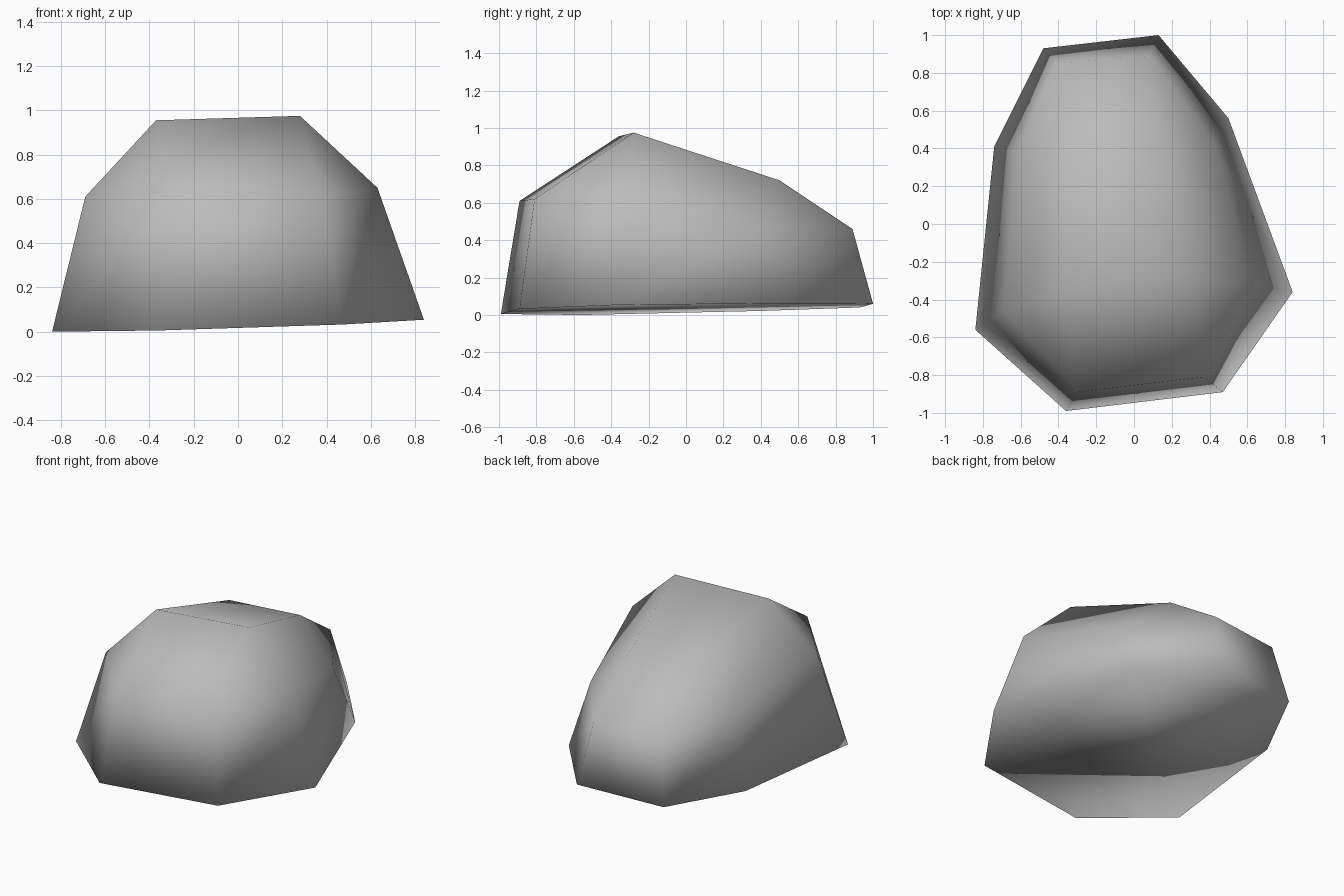
import bpy
import bmesh

# Remove the default cube only
cube = bpy.data.objects.get("Cube")
if cube:
    bpy.data.objects.remove(cube, do_unlink=True)

# Rock outlines, counter-clockwise from the front left corner
base_outline = [(-.84, -.56), (-.36, -.99), (.47, -.89), (.84, -.36),
                (.50, .56), (.13, 1.0), (-.48, .93), (-.74, .41)]
shoulder_points = [(-.69, -.45, .61), (-.30, -.89, .61), (.37, -.81, .62), (.63, -.32, .65),
                   (.43, .42, .47), (.08, .89, .46), (-.41, .85, .44), (-.62, .38, .53)]
crown_points = [(-.37, -.36, .955), (.28, -.28, .975), (.12, .50, .72), (-.36, .42, .725)]

bm = bmesh.new()


def ring(points):
    return [bm.verts.new(p) for p in points]


# The underside is a plane with a slight tilt
base = ring([(x, y, max(0, .036 + .03 * x + .02 * y)) for x, y in base_outline])
shoulder = ring(shoulder_points)
crown = ring(crown_points)

# Underside and top facets
bm.faces.new(list(reversed(base)))
bm.faces.new(crown)

# Steep side walls
count = len(base)
for i in range(count):
    j = (i + 1) % count
    bm.faces.new((base[i], base[j], shoulder[j], shoulder[i]))

# Slopes: each crown corner meets two shoulder corners
for i, corner in enumerate(crown):
    a, b, c = (shoulder[(2 * i + k) % count] for k in range(3))
    bm.faces.new((a, b, corner))
    bm.faces.new((b, c, crown[(i + 1) % len(crown)], corner))

bmesh.ops.recalc_face_normals(bm, faces=bm.faces)
mesh = bpy.data.meshes.new("rock")
bm.to_mesh(mesh)
bm.free()
for face in mesh.polygons:
    face.use_smooth = True

# Plain stone colour
stone = bpy.data.materials.new("stone_grey")
stone.use_nodes = True
grey = (.5, .5, .5, 1)
stone.diffuse_color = grey
stone.node_tree.nodes["Principled BSDF"].inputs["Base Color"].default_value = grey
mesh.materials.append(stone)

rock = bpy.data.objects.new("rock", mesh)
bpy.context.collection.objects.link(rock)
